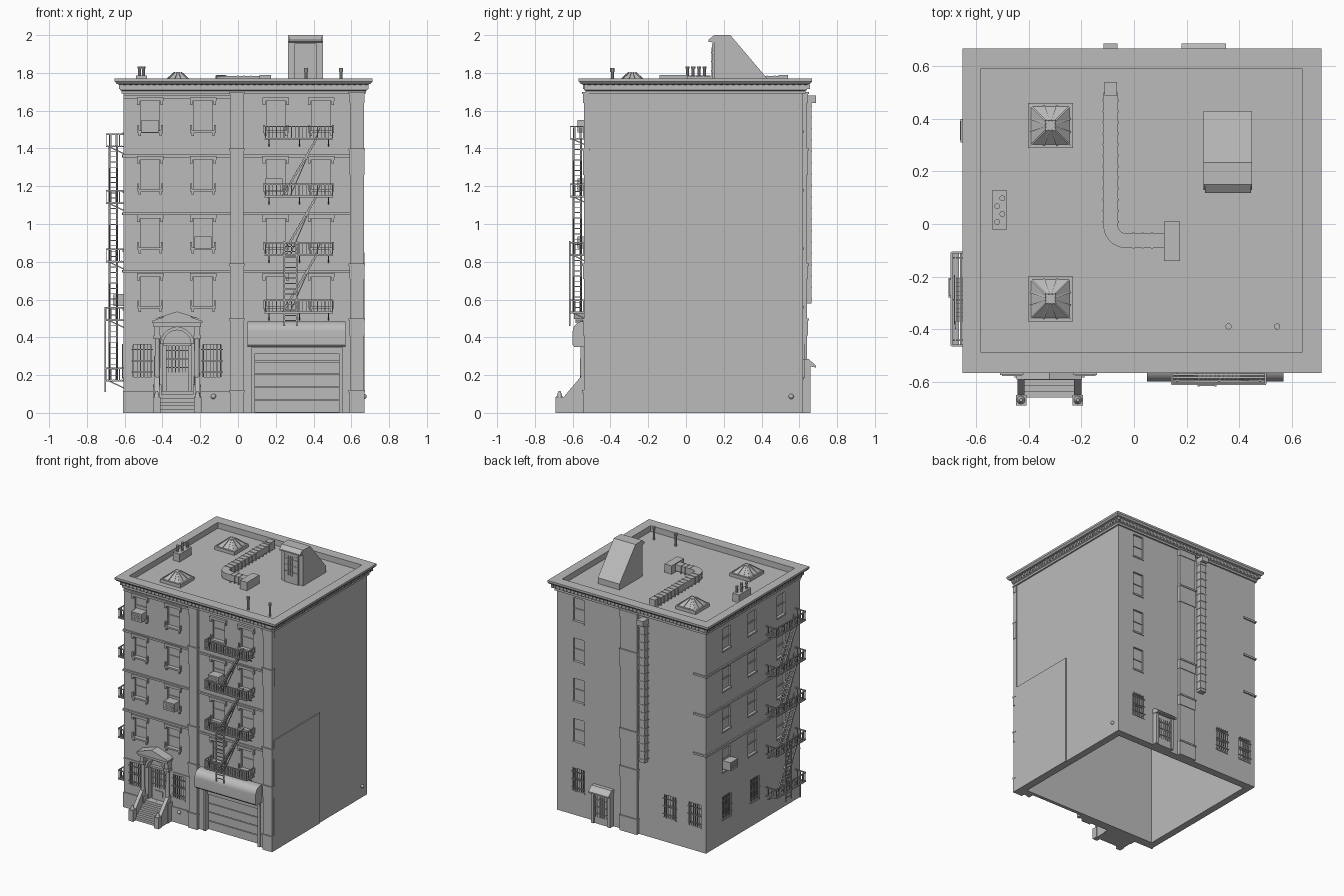
import bpy, bmesh, math
from mathutils import Matrix, Vector

if "Cube" in bpy.data.objects:
    bpy.data.objects.remove(bpy.data.objects["Cube"])

stone = bpy.data.materials.new("plain_grey")
stone.diffuse_color = (0.5, 0.5, 0.5, 1)
stone.use_nodes = True
stone.node_tree.nodes["Principled BSDF"].inputs["Base Color"].default_value = stone.diffuse_color
parts = {}

# Wall frames: u runs along the wall, v points outward, z is up
WORLD = Matrix.Identity(4)
FRONT = Matrix(((1, 0, 0, 0), (0, -1, 0, -0.52), (0, 0, 1, 0), (0, 0, 0, 1)))
BACK = Matrix(((1, 0, 0, 0), (0, 1, 0, 0.62), (0, 0, 1, 0), (0, 0, 0, 1)))
LEFT = Matrix(((0, -1, 0, -0.605), (-1, 0, 0, 0), (0, 0, 1, 0), (0, 0, 0, 1)))


def mesh(name):
    return parts.setdefault(name, bmesh.new()) if name not in parts else parts[name]


def box(name, u, v, z, W=WORLD):
    c = Matrix.Translation(((u[0] + u[1]) / 2, (v[0] + v[1]) / 2, (z[0] + z[1]) / 2))
    s = Matrix.Diagonal((u[1] - u[0], v[1] - v[0], z[1] - z[0], 1))
    bmesh.ops.create_cube(mesh(name), size=1, matrix=W @ c @ s)


def beam(name, p, q, t, W=WORLD):
    p, q = Vector(p), Vector(q)
    rot = (q - p).to_track_quat('Z', 'Y').to_matrix().to_4x4()
    bmesh.ops.create_cube(mesh(name), size=1, matrix=W @ Matrix.Translation((p + q) / 2) @ rot
                          @ Matrix.Diagonal((t, t, (q - p).length, 1)))


def rod(name, x, y, z0, z1, r0, r1=None, n=10, W=WORLD):
    bmesh.ops.create_cone(mesh(name), cap_ends=True, segments=n, radius1=r0, radius2=r1 or r0,
                          depth=z1 - z0, matrix=W @ Matrix.Translation((x, y, (z0 + z1) / 2)))


def prism(name, pts, lo, hi, axis, W=WORLD):
    bm = mesh(name)
    def at(p, h):
        c = list(p)
        c.insert(axis, h)
        return bm.verts.new(W @ Vector(c))
    a, b = [at(p, lo) for p in pts], [at(p, hi) for p in pts]
    bm.faces.new(a)
    bm.faces.new(b)
    for i in range(len(a)):
        j = (i + 1) % len(a)
        bm.faces.new((a[i], a[j], b[j], b[i]))


def arc(cx, cz, r, a0, a1, n=10):
    return [(cx + r * math.cos(math.radians(a0 + (a1 - a0) * i / n)),
             cz + r * math.sin(math.radians(a0 + (a1 - a0) * i / n))) for i in range(n + 1)]


def window(u, z, h, W, w=0.1, trim=False, bars=False):
    box("recess_cutter", (u - w / 2, u + w / 2), (-0.015, 0.05), (z, z + h), W)
    box("window_sashes", (u - w / 2, u + w / 2), (-0.016, -0.008), (z + h / 2 - .005, z + h / 2 + .005), W)
    box("window_sills", (u - w / 2 - .005, u + w / 2 + .005), (-.005, .006), (z - .012, z), W)
    if trim:
        box("window_sills", (u - .068, u + .068), (-.005, .016), (z - .012, z), W)
        box("window_lintels", (u - .07, u + .07), (-.005, .018), (z + h, z + h + .02), W)
        for s in (-1, 1):
            box("window_brackets", (u + s * .055 - .006, u + s * .055 + .006), (-.005, .014), (z - .03, z), W)
            box("window_brackets", (u + s * .063 - .005, u + s * .063 + .005), (-.005, .012), (z, z + .03), W)
            box("window_lintels", (u + s * .062 - .007, u + s * .062 + .007), (-.005, .015), (z + h - .02, z + h), W)
    if bars:
        grille(u, z, h, w, .006, W)


def grille(u, z, h, w, v, W):
    for i in range(6):
        x = u + (i / 5 - .5) * w * .9
        beam("window_bars", (x, v, z - .005), (x, v, z + h + .005), .004, W)
    for f in (.15, .5, .85):
        beam("window_bars", (u - w / 2 - .008, v, z + h * f), (u + w / 2 + .008, v, z + h * f), .005, W)


def ladder(name, u0, u1, va, vb, z0, z1, du, n, W):
    # du shifts the foot sideways, turning the ladder into a stair
    for a, b in ((0, va), (u1 - u0, vb)):
        beam(name, (u0 + a + du, b, z0), (u0 + a, b, z1), .008, W)
    for i in range(1, n):
        f = i / n
        s = du * (1 - f)
        beam(name, (u0 + s, va, z0 + f * (z1 - z0)), (u1 + s, vb, z0 + f * (z1 - z0)), .005, W)


def fire_escape(u0, levels, W):
    u1, v1 = u0 + .355, .09
    for k, z in enumerate(levels):
        for i in range(8):  # slatted deck
            v = .008 + i * .0105
            box("escape_decks", (u0, u1), (v, v + .007), (z, z + .006), W)
        for zz in (z, z + .066):
            beam("escape_railings", (u0, v1, zz), (u1, v1, zz), .007, W)
            for u in (u0, u1):
                beam("escape_railings", (u, -.005, zz), (u, v1, zz), .007, W)
        for i in range(19):
            u = u0 + (u1 - u0) * i / 18
            beam("escape_railings", (u, v1, z), (u, v1, z + .066), .004, W)
        for i in range(1, 4):
            for u in (u0, u1):
                beam("escape_railings", (u, i * .0225, z), (u, i * .0225, z + .066), .004, W)
        for u in (u0 + .02, u0 + .18, u1 - .02):
            beam("escape_brackets", (u, -.005, z - .04), (u, .08, z), .006, W)
        if k:  # stair down from the deck above, with handrails
            for v in (.035, .075):
                beam("escape_stairs", (u0 + .27, v, z), (u0 + .09, v, levels[k - 1]), .01, W)
                beam("escape_stairs", (u0 + .29, v, z + .06), (u0 + .13, v, levels[k - 1]), .005, W)
            for i in range(1, 11):
                u, zz = u0 + .27 - .18 * i / 11, z + (levels[k - 1] - z) * i / 11
                box("escape_stairs", (u - .009, u + .009), (.035, .075), (zz - .002, zz + .002), W)


# Body: hollow shell, open underneath
box("building_body", (-.605, .665), (-.52, .62), (0, 1.725))
box("recess_cutter", (-.55, .61), (-.46, .56), (-.1, 1.66))
box("party_wall", (.65, .671), (-.521, .04), (0, .85))

# Cornice ring lofted outward then over to the inner parapet
rings = [(-.605 - o, .665 + o, -.52 - o, .62 + o, z) for o, z in (
    (-.01, 1.69), (.012, 1.69), (.012, 1.705), (.02, 1.71), (.02, 1.737), (.037, 1.742), (.048, 1.755), (.048, 1.77))]
rings += [(-.585, .642, -.487, .59, 1.77), (-.585, .642, -.487, .59, 1.72)]
bm = mesh("cornice")
loops = [[bm.verts.new(c) for c in ((a, d, z), (b, d, z), (b, e, z), (a, e, z))] for a, b, d, e, z in rings]
for lo, hi in zip(loops, loops[1:] + loops[:1]):
    for i in range(4):
        bm.faces.new((lo[i], lo[(i + 1) % 4], hi[(i + 1) % 4], hi[i]))
for i in range(42):
    x = -.615 + i * .0312
    for y in (-.546, .63):
        box("dentils", (x - .007, x + .007), (y, y + .016), (1.715, 1.738))
for i in range(38):
    y = -.528 + i * .0318
    for x in (-.631, .675):
        box("dentils", (x, x + .016), (y - .007, y + .007), (1.715, 1.738))

# Pilasters with collars
for W, a, b in ((FRONT, -.04, .03), (FRONT, .592, .668), (BACK, -.03, .11)):
    box("pilasters", (a, b), (-.01, .02), (0, 1.70), W)
    for z0, z1 in ((0, .12), (.41, .50), (.71, .79), (1.26, 1.40), (1.64, 1.70)):
        box("pilaster_collars", (a - .003, b + .003), (-.01, .025), (z0, z1 - .012), W)
        box("pilaster_collars", (a - .007, b + .005), (-.01, .03), (z1 - .012, z1), W)

# String courses
for z in (.75, 1.055, 1.36):
    for W, a, b in ((FRONT, -.612, -.04), (FRONT, .03, .592), (LEFT, -.62, .52), (BACK, -.612, -.5)):
        box("string_courses", (a, b), (-.005, .01), (z - .007, z + .007), W)
box("string_courses", (-.605, -.04), (-.005, .008), (1.665, 1.68), FRONT)
box("plinth", (-.61, -.04), (-.005, .008), (0, .115), FRONT)
box("string_courses", (-.605, -.45), (-.005, .006), (.37, .38), FRONT)
box("string_courses", (-.19, -.04), (-.005, .006), (.37, .38), FRONT)

# Windows
for k in range(4):
    z = .565 + .31 * k
    for u in (-.465, -.185, .2, .44):
        window(u, z, .155, FRONT, trim=True)
    window(.48, z, .175, BACK, w=.09)
    for u in (-.37, -.06, .29):
        window(u, z - .01, .165, LEFT)
for u, W in ((-.507, FRONT), (-.138, FRONT), (.48, BACK), (-.3, BACK), (-.51, BACK), (-.37, LEFT), (-.03, LEFT)):
    window(u, .19, .17, W, bars=True)

# Window air coolers
for u, z, W in ((-.465, 1.485, FRONT), (-.185, .87, FRONT), (.19, 1.175, FRONT), (-.355, .565, LEFT)):
    box("air_coolers", (u - .045, u + .045), (-.02, .055), (z, z + .065), W)
    for i in range(4):
        box("air_coolers", (u - .038, u + .038), (.05, .058), (z + .01 + i * .013, z + .016 + i * .013), W)

# Fire escapes on the front and left
fire_escape(.145, [.53, .835, 1.145, 1.45], FRONT)
fire_escape(.108, [.17, .49, .80, 1.11, 1.41], LEFT)
ladder("escape_ladder", .245, .31, .095, .095, .46, .91, 0, 16, FRONT)
ladder("escape_ladder", .21, .275, .098, .098, .11, .56, 0, 16, LEFT)

# Entrance: arched recess, door, columns, pediment
U = -.322
prism("recess_cutter", [(U - .075, .116), (U + .075, .116)] + arc(U, .365, .075, 0, 180), -.035, .05, 1, FRONT)
prism("entrance_arch", arc(U, .365, .09, 0, 180) + arc(U, .365, .073, 180, 0), -.005, .025, 1, FRONT)
box("entrance_door", (U - .06, U + .06), (-.037, -.02), (.116, .36), FRONT)
box("entrance_door", (U - .073, U + .073), (-.037, -.012), (.355, .37), FRONT)
box("entrance_door", (U - .035, U + .035), (-.022, -.014), (.15, .19), FRONT)
grille(U, .22, .13, .1, -.014, FRONT)
for s in (-1, 1):
    c = U + s * .105
    box("entrance_columns", (c - .022, c + .022), (-.005, .05), (0, .15), FRONT)
    rod("entrance_columns", c, .026, .15, .39, .015, .013, 12, FRONT)
    box("entrance_columns", (c - .02, c + .02), (-.005, .047), (.39, .41), FRONT)
    box("entrance_columns", (c - .015, c + .015), (-.005, .04), (.41, .455), FRONT)
    # Stoop cheek walls and newels
    c = U + s * .108
    prism("stoop_cheeks", [(-.53, 0), (-.53, .2), (-.55, .2), (-.655, .075), (-.68, .07), (-.68, 0)], c - .014, c + .014, 0)
    box("stoop_newels", (c - .02, c + .02), (-.69, -.65), (0, .085))
    rod("stoop_newels", c, -.67, .085, .115, .016, .006)
box("pediment", (U - .125, U + .125), (-.005, .055), (.455, .475), FRONT)
prism("pediment", [(U - .133, .475), (U + .133, .475), (U + .133, .487), (U, .53), (U - .133, .487)], -.005, .065, 1, FRONT)
prism("pediment", [(U - .125, .497), (U, .537), (U + .125, .497), (U, .522)], -.005, .072, 1, FRONT)
for i in range(6):
    box("stoop_steps", (U - .095, U + .095), (-.66 + i * .022, -.51), (i * .0193, (i + 1) * .0193))

# Garage: recessed slatted shutter, frame and awning
box("recess_cutter", (.085, .54), (-.04, .05), (-.05, .32), FRONT)
for i in range(4):
    box("garage_shutter", (.09, .535), (-.042, -.03), (.003 + i * .068, .066 + i * .068), FRONT)
box("garage_shutter", (.085, .54), (-.042, -.02), (.275, .32), FRONT)
for a, b in ((.07, .09), (.535, .555)):
    box("garage_frame", (a, b), (-.04, .008), (0, .34), FRONT)
box("garage_frame", (.07, .555), (-.005, .012), (.315, .345), FRONT)
prism("awning", [(-.51, .35), (-.51, .485)] + arc(-.545, .43, .055, 90, 180, 8) + [(-.6, .36), (-.592, .35)], .05, .57, 0)

# Back door with hood
box("back_door", (.2, .33), (-.005, .03), (0, .25), BACK)
for a in (.185, .325):
    box("back_door_frame", (a, a + .02), (-.005, .04), (0, .26), BACK)
prism("back_door_hood", [(-.005, .255), (-.005, .285), (.03, .285), (.068, .25), (.068, .24)], .18, .35, 0, BACK)
grille(.265, .06, .15, .1, .036, BACK)

# Ventilation duct on the back wall
box("wall_duct", (-.114, -.064), (.005, .045), (.58, 1.66), BACK)
box("wall_duct", (-.116, -.062), (-.005, .068), (1.64, 1.68), BACK)
for i in range(18):
    box("wall_duct", (-.117, -.061), (-.005, .048), (.6 + i * .06, .608 + i * .06), BACK)

# Roof duct with elbow
D = (1.735, 1.783)
box("roof_duct", (-.1165, -.061), (-.005, .5), D)
box("roof_duct", (-.113, -.065), (.49, .54), (1.72, 1.79))
prism("roof_duct", arc(-.03, -.005, .0865, 180, 270) + arc(-.03, -.005, .031, 270, 180), D[0], D[1], 2)
box("roof_duct", (-.03, .12), (-.0915, -.036), D)
box("roof_duct", (.115, .175), (-.14, .01), (1.72, 1.79))
for i in range(12):
    box("duct_flanges", (-.119, -.058), (.005 + i * .042, .012 + i * .042), (1.722, 1.786))
for i in range(3):
    box("duct_flanges", (-.005 + i * .035, .002 + i * .035), (-.094, -.033), (1.722, 1.786))

# Skylights
for y in (.375, -.285):
    x = -.318
    box("skylight_bases", (x - .086, x + .086), (y - .086, y + .086), (1.72, 1.75))
    bmesh.ops.create_cone(mesh("skylights"), cap_ends=True, segments=4, radius1=.105, radius2=.026, depth=.052,
                          matrix=Matrix.Translation((x, y, 1.775)) @ Matrix.Rotation(math.pi / 4, 4, 'Z'))
    for t in (-1, -.33, .33, 1):
        for s in (-1, 1):
            beam("skylight_ribs", (x + .075 * t, y + .075 * s, 1.75), (x + .018 * t, y + .018 * s, 1.802), .006)
            beam("skylight_ribs", (x + .075 * s, y + .075 * t, 1.75), (x + .018 * s, y + .018 * t, 1.802), .006)

# Chimney, roof pipes and stair hatch
box("chimney", (-.54, -.483), (-.02, .127), (1.72, 1.785))
for i in range(4):
    rod("chimney_pots", -.521 + .02 * (i % 2), .008 + .03 * i, 1.785, 1.822, .008)
    rod("chimney_pots", -.521 + .02 * (i % 2), .008 + .03 * i, 1.822, 1.834, .011)
for x in (.36, .545):
    rod("roof_pipes", x, -.39, 1.72, 1.81, .008)
    rod("roof_pipes", x, -.39, 1.805, 1.826, .012)
prism("stair_hatch", [(.15, 1.72), (.15, 1.965), (.13, 1.965), (.15, 2.0), (.235, 2.0), (.43, 1.77), (.43, 1.72)], .265, .45, 0)
prism("hatch_canopy", [(.15, 1.96), (.118, 1.965), (.118, 1.975), (.15, 2.0)], .27, .445, 0)
box("hatch_door", (.3, .415), (.138, .152), (1.72, 1.955))
grille(.358, 1.79, .14, .1, .134, WORLD)

# Small wall spouts
bmesh.ops.create_icosphere(mesh("spouts"), subdivisions=2, radius=.014, matrix=Matrix.Translation((.668, .557, .087)))
bmesh.ops.create_icosphere(mesh("spouts"), subdivisions=2, radius=.014, matrix=Matrix.Translation((-.13, -.53, .087)))

# Turn every part into an object
objects = {}
for name, bm in parts.items():
    bmesh.ops.recalc_face_normals(bm, faces=bm.faces[:])
    me = bpy.data.meshes.new(name)
    bm.to_mesh(me)
    bm.free()
    me.materials.append(stone)
    if name not in ("building_body", "recess_cutter"):
        me.shade_smooth()
        me.set_sharp_from_angle(angle=math.radians(30))
    objects[name] = bpy.data.objects.new(name, me)
    bpy.context.collection.objects.link(objects[name])
cut = objects["building_body"].modifiers.new("recesses", 'BOOLEAN')
cut.operation, cut.solver, cut.object = 'DIFFERENCE', 'EXACT', objects["recess_cutter"]
objects["recess_cutter"].hide_render = True
objects["recess_cutter"].hide_set(True)
